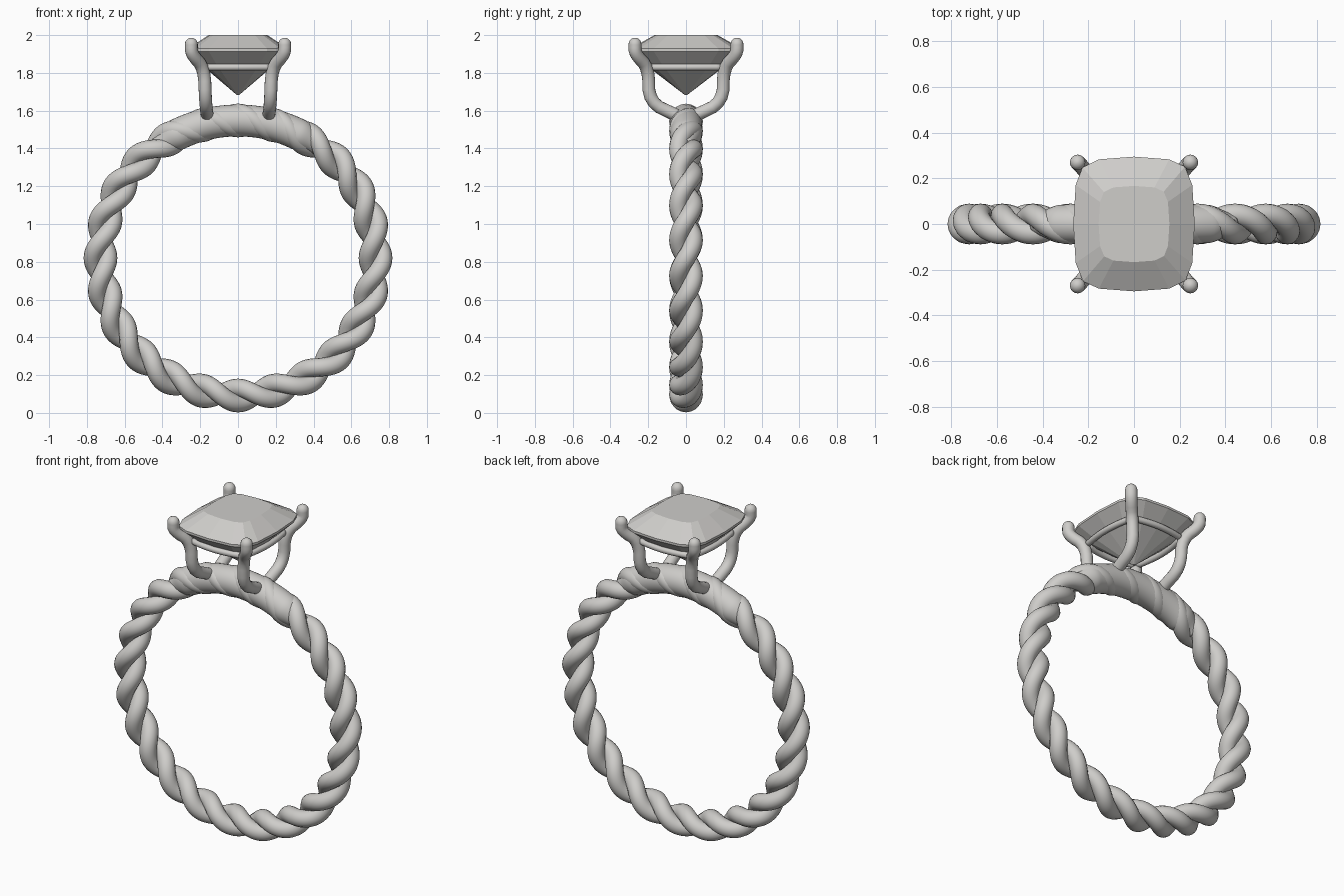
import bpy, bmesh
from math import sin, cos, pi, radians
from mathutils import Vector

if "Cube" in bpy.data.objects:
    bpy.data.objects.remove(bpy.data.objects["Cube"], do_unlink=True)

CENTRE_Z, RING_R = 0.82, 0.728
Y = Vector((0, 1, 0))

# Single pale grey for metal and stone
grey = bpy.data.materials.new("pale_grey")
grey.use_nodes = True
grey.diffuse_color = (0.62, 0.61, 0.59, 1)
grey.node_tree.nodes["Principled BSDF"].inputs["Base Color"].default_value = grey.diffuse_color


def finish(name, bm, smooth):
    bmesh.ops.recalc_face_normals(bm, faces=bm.faces)
    mesh = bpy.data.meshes.new(name)
    bm.to_mesh(mesh)
    bm.free()
    mesh.materials.append(grey)
    obj = bpy.data.objects.new(name, mesh)
    bpy.context.collection.objects.link(obj)
    if smooth:
        mesh.shade_smooth()
    return obj


def skin(bm, rings, closed):
    """Join rings of vertices with quads, capping open ends."""
    n = len(rings[0])
    pairs = list(zip(rings, rings[1:]))
    if closed:
        pairs.append((rings[-1], rings[0]))
    for a, b in pairs:
        for i in range(n):
            j = (i + 1) % n
            bm.faces.new((a[i], a[j], b[j], b[i]))
    if not closed:
        bm.faces.new(rings[0])
        bm.faces.new(rings[-1])


def tube(name, pts, radii, ref, closed=False, sides=16):
    """Sweep a circle along points, using ref to steady the section."""
    bm = bmesh.new()
    rings, n = [], len(pts)
    for i, p in enumerate(pts):
        nxt = pts[(i + 1) % n] if closed else pts[min(i + 1, n - 1)]
        prv = pts[i - 1] if closed else pts[max(i - 1, 0)]
        t = (nxt - prv).normalized()
        u = (ref - t * ref.dot(t)).normalized()
        v = t.cross(u)
        rings.append([bm.verts.new(p + radii[i] * (u * cos(2 * pi * k / sides) + v * sin(2 * pi * k / sides)))
                      for k in range(sides)])
    skin(bm, rings, closed)
    return finish(name, bm, True)


def round_corners(pts, times=2):
    for _ in range(times):
        out = [pts[0]]
        for a, b in zip(pts, pts[1:]):
            out += [a.lerp(b, 0.25), a.lerp(b, 0.75)]
        pts = out + [pts[-1]]
    return pts


def round_ended(name, pts, r, ref):
    """Tube with hemispherical ends."""
    start = (pts[0] - pts[1]).normalized()
    end = (pts[-1] - pts[-2]).normalized()
    angles = [radians(a) for a in (18, 36, 54, 72, 86)]
    head = [pts[0] + start * r * sin(a) for a in reversed(angles)]
    tail = [pts[-1] + end * r * sin(a) for a in angles]
    caps = [r * cos(a) for a in angles]
    return tube(name, head + pts + tail, caps[::-1] + [r] * len(pts) + caps, ref)


def radial(t):
    return Vector((cos(t), 0, sin(t)))


# Twisted band: two strands, twelve turns round the ring
STEPS, TURNS = 480, 12
for s, side in enumerate(("first", "second")):
    path = []
    for i in range(STEPS):
        t = 2 * pi * i / STEPS
        phi = TURNS * (t + pi / 2) + s * pi
        path.append(Vector((0, 0, CENTRE_Z)) + radial(t) * (RING_R + 0.04 * cos(phi)) + Y * 0.04 * sin(phi))
    tube("twisted_strand_" + side, path, [0.049] * STEPS, Y, closed=True)

# Smooth shoulder across the top, tapering into the twist
path, radii = [], []
for i in range(73):
    d = i - 36
    fade = min(1, max(0, (36 - abs(d)) / 10))
    path.append(Vector((0, 0, CENTRE_Z)) + radial(radians(90 - d)) * RING_R)
    radii.append(0.048 + 0.036 * fade * fade * (3 - 2 * fade))
tube("smooth_shoulder", path, radii, Y, sides=32)

# Four prongs, mirrored in x and y
PRONG = [(0.163, 0.05, 1.575), (0.172, 0.197, 1.645), (0.178, 0.197, 1.825),
         (0.247, 0.27, 1.9), (0.247, 0.27, 1.952)]
for sx, xname in ((1, "left"), (-1, "right")):
    for sy, yname in ((-1, "front"), (1, "back")):
        pts = [Vector((x * sx, y * sy, z)) for x, y, z in PRONG]
        round_ended(f"prong_{yname}_{xname}", round_corners(pts), 0.034, Vector((sx, -sy, 0)))

# Gallery rails bowing gently between the prongs
corners = [Vector((0.178 * a, 0.197 * b, 1.83)) for a, b in ((1, 1), (-1, 1), (-1, -1), (1, -1))]
for i, name in enumerate(("back", "right", "front", "left")):
    a, b = corners[i], corners[(i + 1) % 4]
    out = (a + b) * 0.5
    out.z = 0
    out.normalize()
    pts = [a.lerp(b, k / 10) + out * 0.025 * sin(pi * k / 10) for k in range(11)]
    tube("gallery_rail_" + name, pts, [0.018] * 11, Vector((0, 0, 1)), sides=12)

# Cushion-cut stone: table, crown, girdle and pavilion
quarter = [(1, 0), (0.96, 0.58), (0.84, 0.85), (0.58, 0.96)]
outline = []
for _ in range(4):
    outline += quarter
    quarter = [(-y, x) for x, y in quarter]
# Swap the long and short corner steps on alternate quarters so the outline mirrors
bm = bmesh.new()
rings = []
for rx, ry, z in ((0.155, 0.167, 2.0), (0.266, 0.295, 1.928), (0.266, 0.295, 1.914),
                  (0.2, 0.222, 1.848), (0.006, 0.006, 1.683)):
    rings.append([bm.verts.new((x * rx, y * ry, z)) for x, y in outline])
skin(bm, rings, False)
finish("cushion_stone", bm, False)
